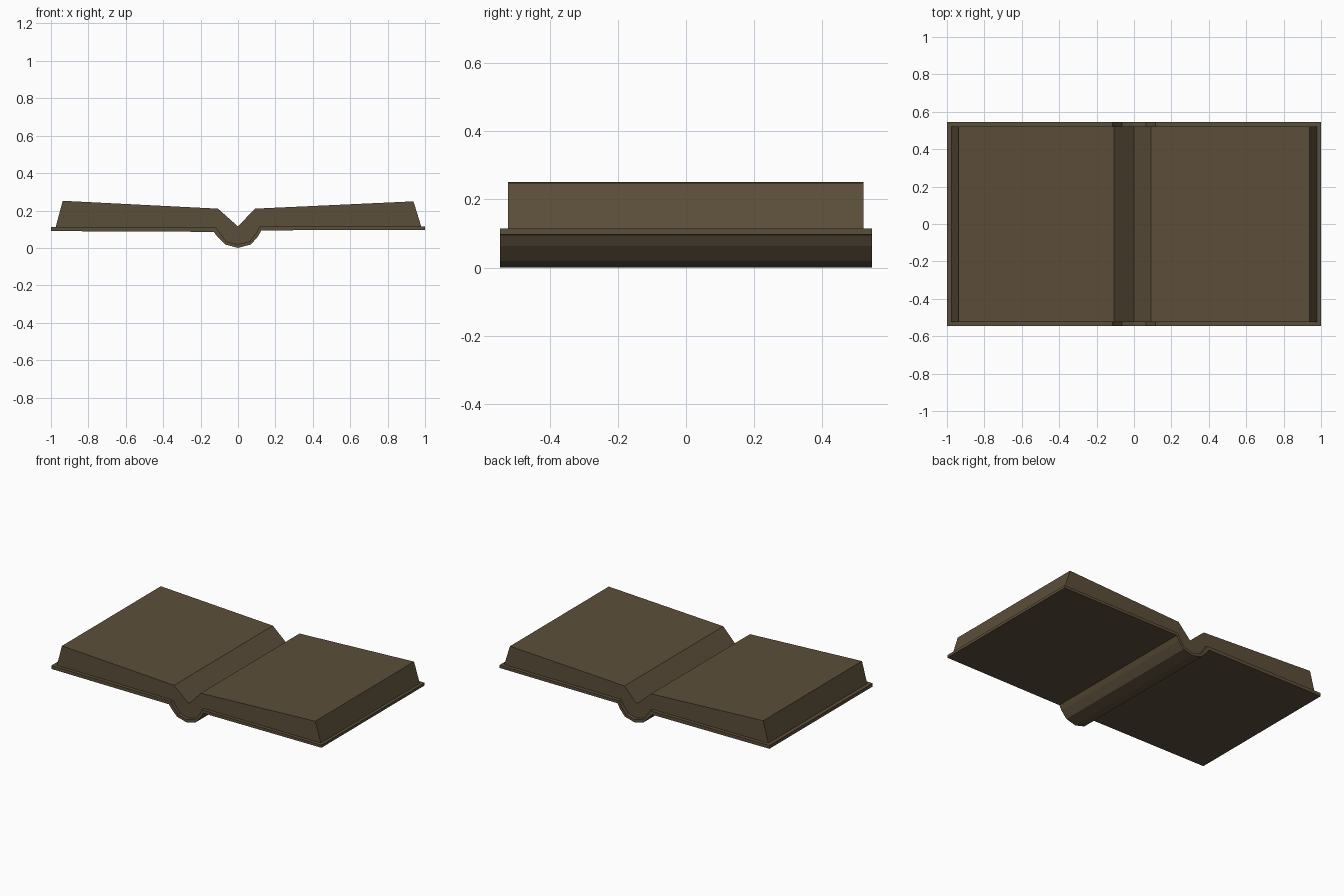
import bpy, bmesh

if "Cube" in bpy.data.objects:
    bpy.data.objects.remove(bpy.data.objects["Cube"])


def material(name, rgb):
    m = bpy.data.materials.new(name)
    m.diffuse_color = (*rgb, 1)
    m.use_nodes = True
    m.node_tree.nodes["Principled BSDF"].inputs["Base Color"].default_value = m.diffuse_color
    return m


def extrude_profile(name, profile, y0, y1, mat):
    """Closed x-z outline extruded along y."""
    bm = bmesh.new()
    face = bm.faces.new([bm.verts.new((x, y0, z)) for x, z in profile])
    ext = bmesh.ops.extrude_face_region(bm, geom=[face])
    verts = [v for v in ext["geom"] if isinstance(v, bmesh.types.BMVert)]
    bmesh.ops.translate(bm, verts=verts, vec=(0, y1 - y0, 0))
    bmesh.ops.recalc_face_normals(bm, faces=bm.faces)
    me = bpy.data.meshes.new(name)
    bm.to_mesh(me)
    bm.free()
    me.materials.append(mat)
    ob = bpy.data.objects.new(name, me)
    bpy.context.collection.objects.link(ob)
    return ob


brown = material("aged brown", (0.105, 0.077, 0.042))

# cover: two boards joined by a faceted rounded spine
outer = [(-1.0, 0.093), (-0.13, 0.089), (-0.112, 0.066), (-0.07, 0.022), (0.0, 0.003),
         (0.07, 0.022), (0.108, 0.066), (0.125, 0.097), (1.0, 0.1)]
inner = [(1.0, 0.118), (0.115, 0.117), (0.098, 0.085), (0.063, 0.038), (0.0, 0.022),
         (-0.063, 0.038), (-0.098, 0.085), (-0.115, 0.112), (-1.0, 0.115)]
extrude_profile("cover", outer + inner, -0.546, 0.546, brown)

# page block: open pages with a gutter, filling the inside of the spine
pages = [(-0.975, 0.114), (-0.937, 0.255), (-0.107, 0.213), (0.0, 0.118),
         (0.09, 0.213), (0.938, 0.252), (0.98, 0.117)]
extrude_profile("pages", pages + inner[1:-1], -0.523, 0.522, brown)

# model stands on z = 0
for ob in bpy.context.collection.objects:
    ob.location.z = -0.003
